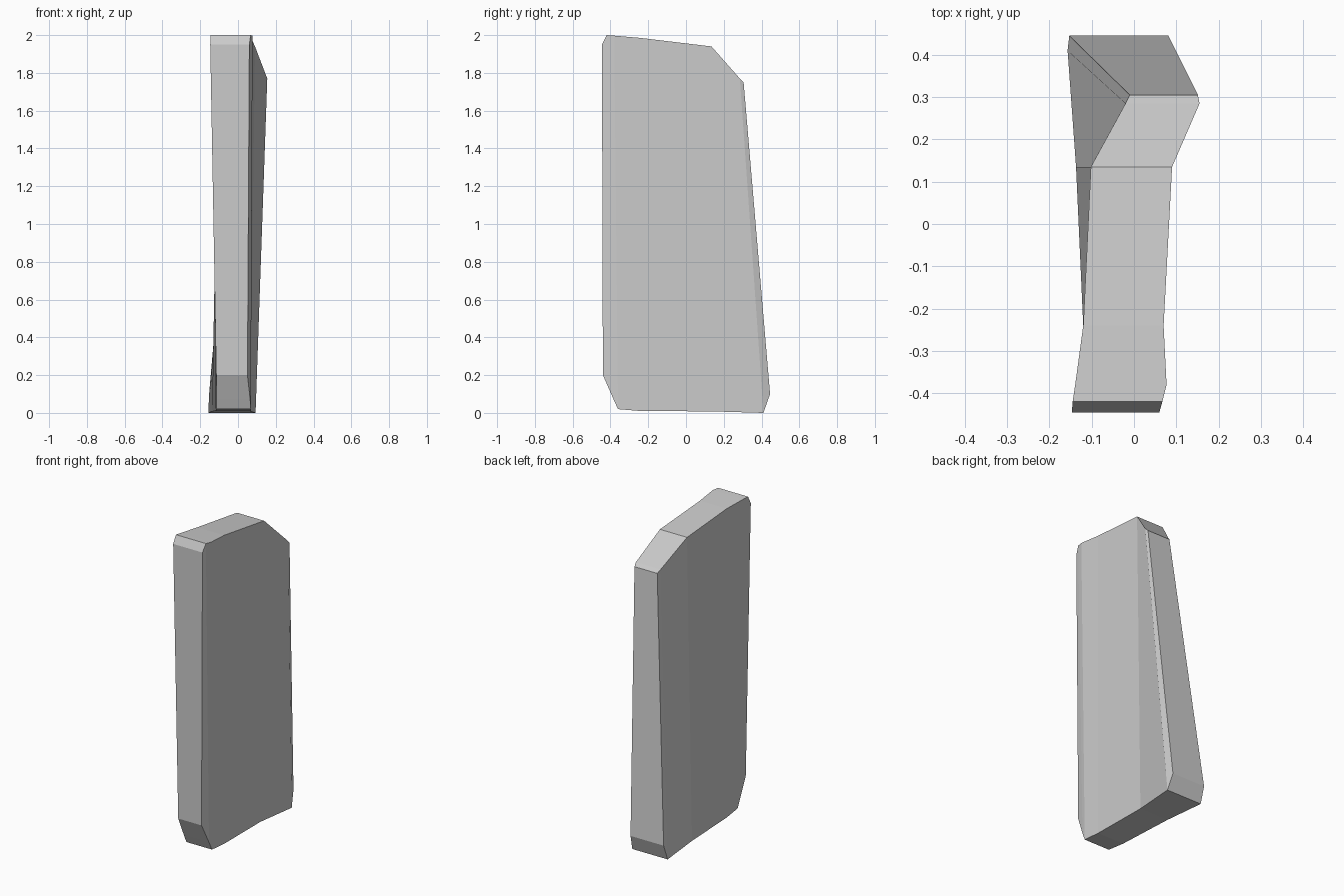
import bpy, bmesh

# Folds of the bent slab, front to back: upper end, then lower end,
# each as (y, z, left x, right x)
folds = [
    ((-0.445, 1.95, -0.147, 0.060), (-0.44, 0.20, -0.115, 0.050)),
    ((-0.42, 2.00, -0.145, 0.067), (-0.385, 0.075, -0.114, 0.064)),
    ((-0.38, 1.997, -0.139, 0.077), (-0.36, 0.02, -0.113, 0.068)),
    ((-0.24, 1.985, -0.12, 0.070), (-0.24, 0.01, -0.12, 0.068)),
    ((0.135, 1.94, -0.102, 0.090), (0.135, 0.008, -0.137, 0.065)),
    ((0.285, 1.77, -0.020, 0.155), (0.41, 0.00, -0.157, 0.093)),
    ((0.305, 1.75, -0.010, 0.151), (0.445, 0.10, -0.153, 0.081)),
]

bm = bmesh.new()
rings = []
for (ty, tz, tl, tr), (by, bz, bl, br) in folds:
    pts = [(tl, ty, tz), (tr, ty, tz), (br, by, bz), (bl, by, bz)]
    rings.append([bm.verts.new(p) for p in pts])

# Skin the slab between neighbouring folds, then close front and back
for a, b in zip(rings, rings[1:]):
    for i in range(4):
        j = (i + 1) % 4
        bm.faces.new((a[i], a[j], b[j], b[i]))
bm.faces.new(rings[0])
bm.faces.new(rings[-1])
bmesh.ops.recalc_face_normals(bm, faces=bm.faces)

mesh = bpy.data.meshes.new("bent_slab")
bm.to_mesh(mesh)
bm.free()
slab = bpy.data.objects.new("bent_slab", mesh)
bpy.context.collection.objects.link(slab)
